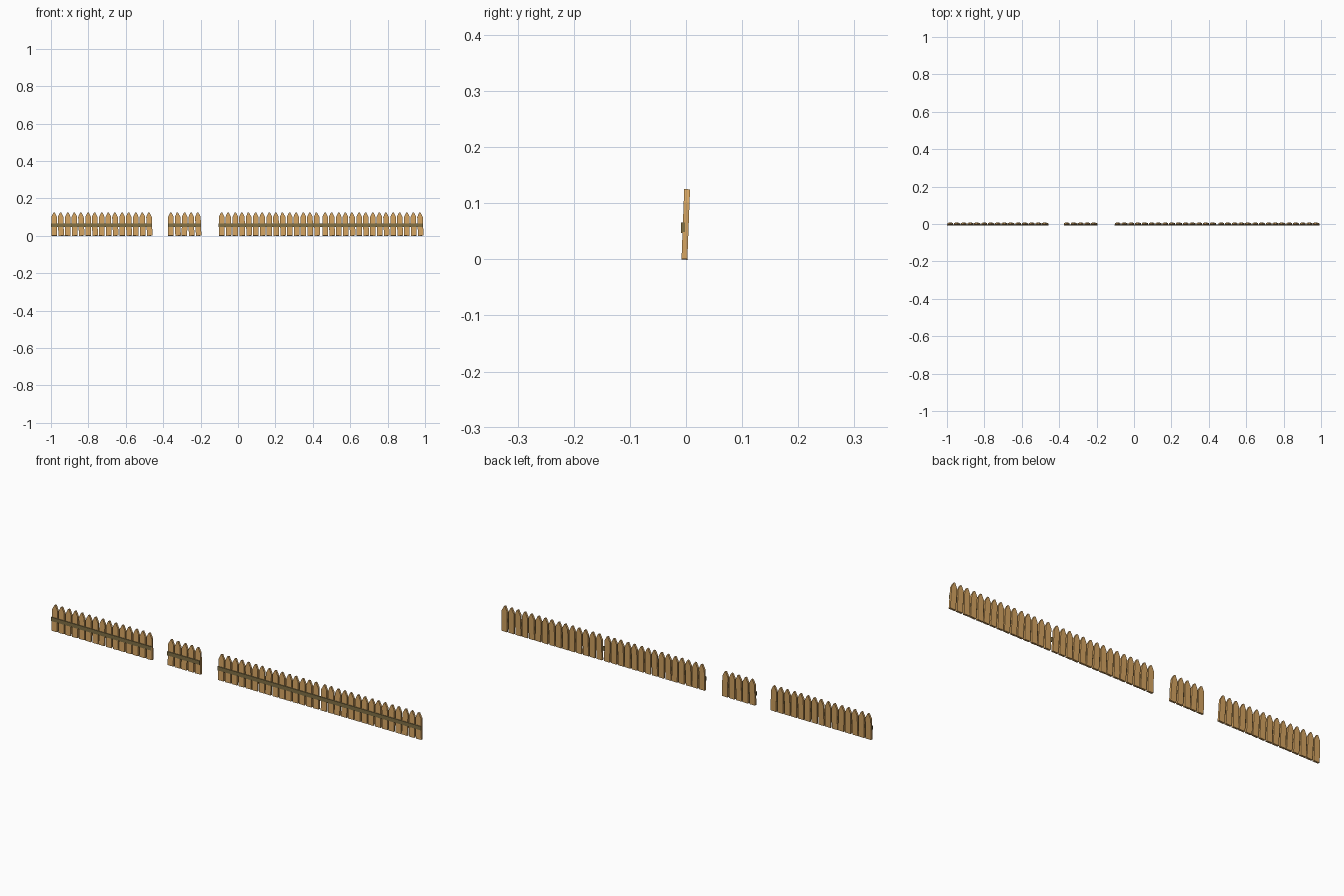
import bpy, bmesh, math
from mathutils import Matrix

if "Cube" in bpy.data.objects:
    bpy.data.objects.remove(bpy.data.objects["Cube"])


def material(name, rgb):
    m = bpy.data.materials.new(name)
    m.diffuse_color = (*rgb, 1)
    m.use_nodes = True
    m.node_tree.nodes["Principled BSDF"].inputs["Base Color"].default_value = m.diffuse_color
    return m


wood = material("picket_wood", (0.66, 0.37, 0.12))
dark = material("rail_wood", (0.22, 0.16, 0.06))


def prism(bm, profile, y0, y1, mat=Matrix()):
    """Extrude an xz outline from y0 to y1."""
    f = [bm.verts.new(mat @ v) for v in
         (Matrix.Translation((x, y0, z)).translation for x, z in profile)]
    b = [bm.verts.new(mat @ v) for v in
         (Matrix.Translation((x, y1, z)).translation for x, z in profile)]
    bm.faces.new(f)
    bm.faces.new(b[::-1])
    n = len(f)
    for i in range(n):
        bm.faces.new((f[i], b[i], b[(i + 1) % n], f[(i + 1) % n]))


def finish(bm, name, mat):
    bmesh.ops.recalc_face_normals(bm, faces=bm.faces)
    me = bpy.data.meshes.new(name)
    bm.to_mesh(me)
    bm.free()
    me.materials.append(mat)
    ob = bpy.data.objects.new(name, me)
    bpy.context.collection.objects.link(ob)
    return ob


# One panel of five pointed pickets, each leaning a little differently
W, H, SHOULDER = 0.0148, 0.125, 0.101
PITCH, PANEL = 0.0364, 0.1818
outline = [(-W, 0), (W, 0), (W, SHOULDER), (0.003, H), (-0.003, H), (-W, SHOULDER)]
rolls = [0.0, -1.6, 0.8, -1.2, -2.4]
bm = bmesh.new()
for i, roll in enumerate(rolls):
    m = (Matrix.Translation((0.0165 + i * PITCH, -0.0028, 0))
         @ Matrix.Rotation(math.radians(-2.2), 4, 'X')
         @ Matrix.Translation((0, 0, 0.06))
         @ Matrix.Rotation(math.radians(roll), 4, 'Y')
         @ Matrix.Translation((0, 0, -0.06)))
    prism(bm, outline, -0.0052, 0.0052, m)
panel = finish(bm, "picket_panel", wood)

# Runs of panels: start x and number of panels
runs = [(-1.0, 3), (-0.375, 1), (-0.104, 3), (0.449, 3)]
first = True
for start, count in runs:
    for k in range(count):
        ob = panel if first else panel.copy()
        if not first:
            bpy.context.collection.objects.link(ob)
        first = False
        ob.location.x = start + k * PANEL

# Horizontal rail across the front of each run
for start, end in [(-1.0, -0.463), (-0.375, -0.2), (-0.104, 0.435), (0.435, 0.99)]:
    bm = bmesh.new()
    prism(bm, [(start, 0.047), (end, 0.047), (end, 0.066), (start, 0.066)],
          -0.0088, -0.0015)
    finish(bm, "rail", dark)
